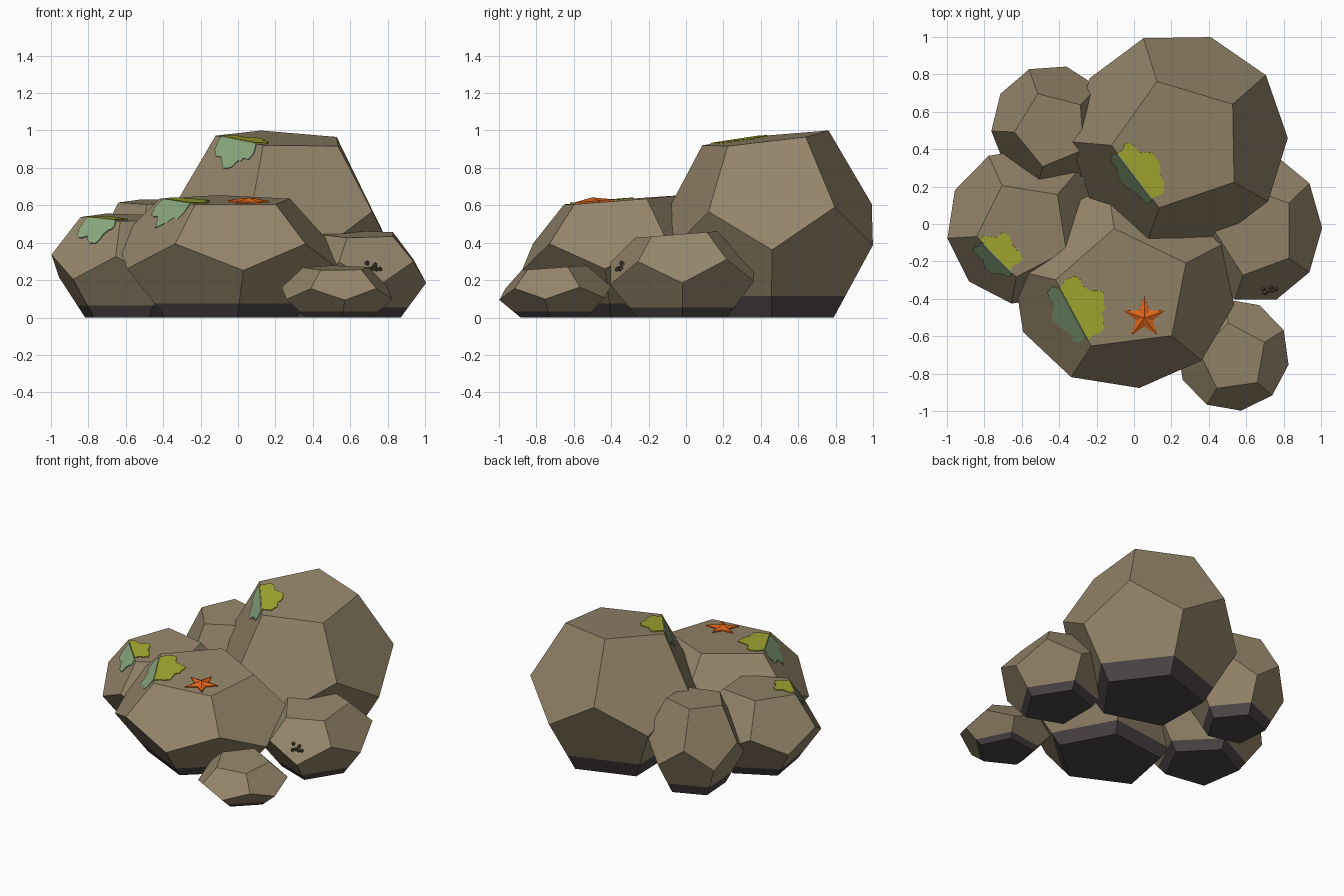
import bpy, bmesh, math, random
from mathutils import Vector, Matrix

cube = bpy.data.objects.get("Cube")
if cube:
    bpy.data.objects.remove(cube, do_unlink=True)
random.seed(4)
PHI = (1 + math.sqrt(5)) / 2


def material(name, *rgb):
    m = bpy.data.materials.new(name)
    m.use_nodes = True
    m.diffuse_color = (*rgb, 1)
    shader = next(n for n in m.node_tree.nodes if n.type == 'BSDF_PRINCIPLED')
    shader.inputs["Base Color"].default_value = (*rgb, 1)
    shader.inputs["Roughness"].default_value = 0.9
    return m


STONE = material("brown stone", 0.30, 0.235, 0.145)
WET = material("dark wet base", 0.075, 0.06, 0.063)
LIME = material("lime algae", 0.38, 0.40, 0.03)
SAGE = material("sage algae", 0.27, 0.41, 0.22)
ORANGE = material("orange starfish", 0.74, 0.13, 0.01)
SHELL = material("barnacle shell", 0.11, 0.085, 0.06)


def finish(bm, name, *mats):
    bmesh.ops.recalc_face_normals(bm, faces=bm.faces)
    mesh = bpy.data.meshes.new(name)
    bm.to_mesh(mesh)
    bm.free()
    for m in mats:
        mesh.materials.append(m)
    obj = bpy.data.objects.new(name, mesh)
    bpy.context.collection.objects.link(obj)
    return obj


class Rock:
    """Squashed dodecahedron with a tilted top and a flat, dark base."""

    def __init__(self, name, x, y, rx, ry, turn, low, up, top, gx, gy):
        def ring(size, height, half_step, tilt):
            pts = []
            for k in range(5):
                a = math.radians(turn + 36 * half_step + 72 * k)
                dx, dy = rx * size * math.cos(a), ry * size * math.sin(a)
                pts.append(Vector((x + dx, y + dy, height + tilt * (gx * dx + gy * dy))))
            return pts

        self.top = ring(1, top, 0, 1)
        for p in self.top:
            p.y -= gy * 0.2
        self.low = ring(PHI, low, 1, 0.3)
        self.center = Vector((x, y, top / 2))
        self.top_center = sum(self.top, Vector()) / 5
        bm = bmesh.new()
        for p in self.top + ring(PHI, up, 0, 0.3) + self.low + ring(1, 0, 1, 0):
            bm.verts.new(p)
        bmesh.ops.convex_hull(bm, input=bm.verts)
        bmesh.ops.dissolve_limit(bm, angle_limit=math.radians(15),
                                 verts=bm.verts, edges=bm.edges)
        # Waterline cut: everything under it is wet
        line = top * 0.12
        bmesh.ops.bisect_plane(bm, geom=bm.verts[:] + bm.edges[:] + bm.faces[:],
                               plane_co=(0, 0, line), plane_no=(0, 0, 1))
        for f in bm.faces:
            f.material_index = int(f.calc_center_median().z < line)
        finish(bm, name, STONE, WET)

    def frame(self, k, side):
        """Matrix on a face beside top edge k: x along it, y into the face."""
        a, b = self.top[k], self.top[(k + 1) % 5]
        mid = (a + b) / 2
        u = (b - a).normalized()
        v = (self.low[k] if side else self.top_center) - mid
        v = (v - u * v.dot(u)).normalized()
        n = u.cross(v)
        if n.dot(mid - self.center) < 0:
            u, n = -u, -n
        m = Matrix((u, v, n)).transposed().to_4x4()
        m.translation = mid
        return m


def plate(name, outline, frame, mat, thick=0.006):
    bm = bmesh.new()
    face = bm.faces.new([bm.verts.new((px, py, 0)) for px, py in outline])
    grown = bmesh.ops.extrude_face_region(bm, geom=[face])["geom"]
    for v in grown:
        if isinstance(v, bmesh.types.BMVert):
            v.co.z = thick
    bm.transform(frame)
    finish(bm, name, mat)


def algae(name, rock, half, top_depth, side_depth):
    # A ragged half blob on each side of one upper edge
    for part, side, depth, mat in (("top", False, top_depth, LIME),
                                   ("side", True, side_depth, SAGE)):
        outline = []
        steps = 26
        for i in range(steps + 1):
            a = math.pi * i / steps
            r = 1 + 0.12 * math.sin(5 * a + half * 40) + random.uniform(-0.07, 0.07)
            outline.append((half * r * math.cos(a), depth * r * math.sin(a) ** 0.7 if 0 < i < steps else 0))
        plate(f"{name}_{part}", outline, rock.frame(2, side), mat)


# Rocks: centre, radii, turn, ring heights, top slope
big = Rock("big_back_rock", 0.24, 0.45, 0.36, 0.355, 37, 0.37, 0.585, 0.955, -0.05, 0.116)
front = Rock("front_rock", -0.055, -0.34, 0.37, 0.335, 26, 0.265, 0.405, 0.627, -0.01, 0.08)
left = Rock("right_side_rock", -0.59, -0.01, 0.255, 0.26, 45, 0.21, 0.335, 0.535, -0.02, 0.08)
Rock("back_corner_rock", -0.44, 0.52, 0.2, 0.205, 40, 0.23, 0.38, 0.62, 0.02, 0.07)
shelf = Rock("left_side_rock", 0.65, -0.02, 0.22, 0.25, 36, 0.185, 0.305, 0.445, 0, 0.08)
Rock("small_front_rock", 0.53, -0.70, 0.186, 0.186, 26, 0.1, 0.16, 0.265, 0, 0.07)

algae("big_rock_algae", big, 0.155, 0.14, 0.15)
algae("front_rock_algae", front, 0.155, 0.17, 0.16)
algae("side_rock_algae", left, 0.115, 0.12, 0.14)

# Starfish: ridged five-armed star lying on the front rock
frame = front.frame(2, False)
normal = frame.to_3x3().col[2]
spot = Vector((0.055, -0.5, 0))
spot.z = front.top_center.z - (normal.x * (spot.x - front.top_center.x)
                               + normal.y * (spot.y - front.top_center.y)) / normal.z
bm = bmesh.new()
rim, foot = [], []
for i in range(10):
    a = math.pi / 2 + i * math.pi / 5
    r = 0.048 if i % 2 else 0.115
    rim.append(bm.verts.new((r * math.cos(a), r * math.sin(a), 0.008)))
    foot.append(bm.verts.new((r * math.cos(a), r * math.sin(a), 0)))
peak = bm.verts.new((0, 0, 0.028))
bm.faces.new(foot)
for i in range(10):
    j = (i + 1) % 10
    bm.faces.new((rim[i], rim[j], peak))
    bm.faces.new((foot[i], foot[j], rim[j], rim[i]))
tilt = Vector((0, 0, 1)).rotation_difference(normal).to_matrix().to_4x4()
bm.transform(Matrix.Translation(spot) @ tilt)
finish(bm, "starfish", ORANGE)

# Barnacles: a cluster of small hollow cones
frame = shelf.frame(3, True)
bm = bmesh.new()
along = frame.to_3x3().col[0].x
for du, dv in ((-2, -2), (-2, 1), (-0.5, 0.5), (1, 1), (2.5, 1), (1, -1)):
    u = (-0.03 + du * 0.014) * math.copysign(1, along)
    place = frame @ Matrix.Translation((u, 0.2 + dv * 0.014, 0.006))
    cone = bmesh.ops.create_cone(bm, cap_ends=True, segments=7, radius1=0.014,
                                 radius2=0.008, depth=0.016, matrix=place)
    axis = frame.to_3x3().col[2]
    caps = {f for v in cone["verts"] for f in v.link_faces if len(f.verts) == 7}
    mouth = max(caps, key=lambda f: f.calc_center_median().dot(axis))
    bmesh.ops.inset_individual(bm, faces=[mouth], thickness=0.002, depth=-0.006)
finish(bm, "barnacles", SHELL)
